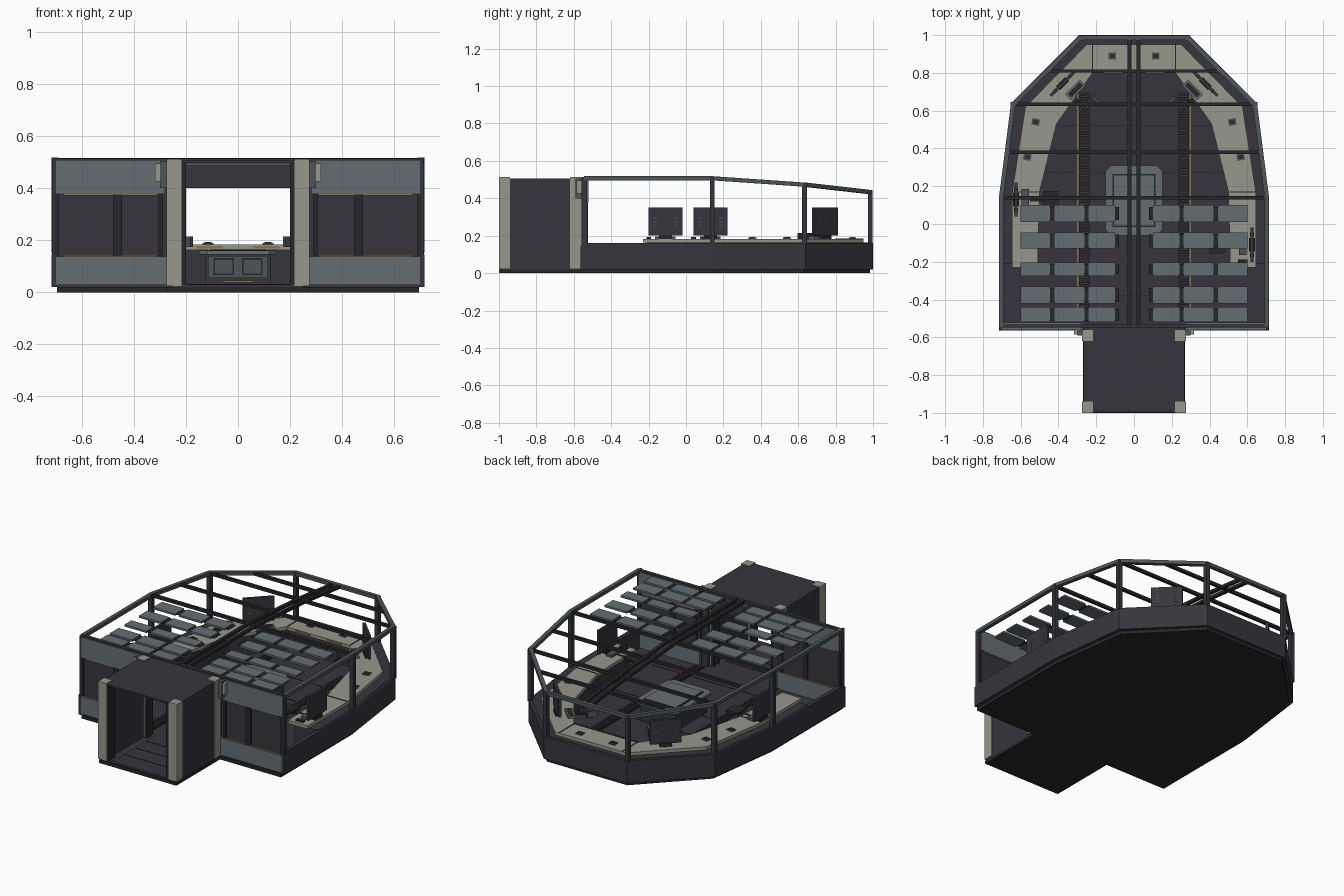
import bpy, bmesh, math
from mathutils import Matrix, Vector

if "Cube" in bpy.data.objects:
    bpy.data.objects.remove(bpy.data.objects["Cube"])


def material(name, rgb):
    m = bpy.data.materials.new(name)
    m.use_nodes = True
    m.diffuse_color = (*rgb, 1)
    m.node_tree.nodes["Principled BSDF"].inputs["Base Color"].default_value = (*rgb, 1)
    return m


DARK = material("dark panel", (.038, .035, .045))
BLACK = material("black metal", (.02, .02, .023))
BLUE = material("blue grey panel", (.13, .155, .17))
STEEL = material("steel rail", (.075, .09, .097))
LIGHT = material("warm light grey", (.31, .31, .265))
TAN = material("tan trim", (.25, .17, .07))


def finish(name, bm, mat):
    bmesh.ops.recalc_face_normals(bm, faces=bm.faces)
    mesh = bpy.data.meshes.new(name)
    bm.to_mesh(mesh)
    bm.free()
    mesh.materials.append(mat)
    ob = bpy.data.objects.new(name, mesh)
    bpy.context.collection.objects.link(ob)
    return ob


def boxes(name, mat, items, mirror=False):
    """Each item: x range, y range, z range."""
    bm = bmesh.new()
    for item in items:
        for s in ((1, -1) if mirror else (1,)):
            c = Vector([(a + b) / 2 for a, b in item])
            c.x *= s
            size = [b - a for a, b in item]
            bmesh.ops.create_cube(bm, size=1, matrix=Matrix.Translation(c) @ Matrix.Diagonal((*size, 1)))
    return finish(name, bm, mat)


def turned(name, mat, at, size, angle, mirror=True):
    """Boxes turned about z, optionally on both sides."""
    bm = bmesh.new()
    for s in ((1, -1) if mirror else (1,)):
        m = Matrix.Translation((at[0] * s, at[1], at[2])) @ Matrix.Rotation(math.radians(angle * s), 4, 'Z')
        bmesh.ops.create_cube(bm, size=1, matrix=m @ Matrix.Diagonal((*size, 1)))
    return finish(name, bm, mat)


def bars(name, mat, pairs, w, h):
    """Square bars between pairs of points."""
    bm = bmesh.new()
    for p, q in pairs:
        p, q = Vector(p), Vector(q)
        d = (q - p).normalized()
        side = d.cross(Vector((0, 0, 1)))
        side = side.normalized() if side.length > .01 else Vector((1, 0, 0))
        m = Matrix((side, d, side.cross(d))).transposed().to_4x4()
        m.translation = (p + q) / 2
        size = Matrix.Diagonal((w, (q - p).length + w * .5, h, 1))
        bmesh.ops.create_cube(bm, size=1, matrix=m @ size)
    return finish(name, bm, mat)


def both(half):
    return half + [(-x, y) for x, y in reversed(half)]


def slab(name, mat, half, z0, z1):
    bm = bmesh.new()
    f = bm.faces.new([bm.verts.new((x, y, z0)) for x, y in both(half)])
    ext = bmesh.ops.extrude_face_region(bm, geom=[f], use_keep_orig=True)
    for v in ext["geom"]:
        if isinstance(v, bmesh.types.BMVert):
            v.co.z = z1
    return finish(name, bm, mat)


def band(name, mat, outer, inner, z0, z1):
    """Open U-shaped wall between two outlines."""
    bm = bmesh.new()
    loops = []
    for o, i in zip(both(outer), both(inner)):
        loops.append([bm.verts.new((*p, z)) for p, z in ((o, z0), (o, z1), (i, z1), (i, z0))])
    for a, b in zip(loops, loops[1:]):
        for k in range(4):
            n = (k + 1) % 4
            bm.faces.new((a[k], a[n], b[n], b[k]))
    bm.faces.new(loops[0])
    bm.faces.new(loops[-1])
    return finish(name, bm, mat)


# Hull and floor
hull = [(.715, -.55), (.715, .14), (.65, .64), (.29, 1)]
hull_in = [(.69, -.55), (.69, .14), (.625, .625), (.28, .97)]
base = [(.695, -.565), (.695, .14), (.63, .63), (.28, .985)]
slab("hull_base", BLACK, base, 0, .02)
slab("room_floor", DARK, hull_in, .015, .03)
band("hull_wall", DARK, hull, hull_in, .02, .16)
boxes("floor_seams", BLACK, [((-.5, .5), (y, y + .005), (.03, .032)) for y in (-.38, .02, .27, .52)])
strip_y = (-.52, .7)
boxes("floor_channels", BLACK, [((.232, .292), strip_y, (.03, .034))], True)
boxes("channel_trim", TAN, [((.294, .301), strip_y, (.03, .035))], True)
boxes("channel_ribs", DARK, [((.236, .288), (-.5 + i * .03, -.486 + i * .03), (.03, .042)) for i in range(40)], True)

# Console ring with its dark body and sill
desk_out = [(.645, -.23), (.645, .17), (.575, .62), (.25, .95)]
desk_in = [(.51, -.23), (.5, .17), (.41, .53), (.22, .8)]
foot_in = [(.54, -.21), (.53, .18), (.44, .55), (.23, .83)]
sill = [(.7, -.21), (.7, .14), (.635, .63), (.285, .98)]
band("console_body", DARK, sill, foot_in, .03, .163)
band("console_top", LIGHT, desk_out, desk_in, .163, .183)
for x, y, a in ((.52, .54, 12), (.565, .355, 12), (.115, .89, 0)):
    turned("console_socket", STEEL, (x, y, .186), (.042, .036, .007), a)
    turned("console_socket_core", BLACK, (x, y, .19), (.026, .02, .005), a)
boxes("console_joints", BLACK, [((.217, .222), (.8, .95), (.183, .186)), ((.505, .643), (.168, .172), (.183, .186))], True)
boxes("front_console_trim", TAN, [((.06, .16), (.796, .8), (.168, .178))], True)

# Monitors, keyboards and swivel screens


def monitor(x, y, angle, mirror):
    # The screen's width runs along its local x axis
    turned("monitor", DARK, (x, y, .275), (.182, .016, .15), angle, mirror)
    turned("monitor_stand", BLACK, (x, y, .19), (.07, .03, .03), angle, mirror)
    r = math.radians(angle)
    for u in (-.055, .055):
        for z in (.255, .275, .295):
            turned("monitor_vent", STEEL, (x + u * math.cos(r), y + u * math.sin(r), z),
                   (.018, .02, .005), angle, mirror)


monitor(.378, .743, -45, True)
monitor(.625, -.11, 90, False)
monitor(-.625, .13, 90, False)
turned("corner_keyboard", BLUE, (.31, .71, .19), (.11, .045, .016), -45)
turned("corner_keys", BLACK, (.31, .71, .199), (.09, .025, .004), -45)
turned("swivel_screen", DARK, (.25, .64, .195), (.11, .014, .04), -45)
turned("swivel_screen_wing", STEEL, (.195, .65, .195), (.05, .014, .04), 45)
turned("swivel_arm", BLACK, (.31, .66, .17), (.16, .02, .012), 45)
for s, y in ((1, -.11), (-1, .13)):
    turned("side_keyboard", STEEL, (.575 * s, y, .19), (.04, .11, .014), 0, False)
    turned("side_screen", BLACK, (.44 * s, y, .19), (.08, .09, .014), 0, False)
    turned("side_screen_arm", BLACK, (.5 * s, y, .178), (.1, .02, .012), 0, False)
    turned("side_control", BLACK, (.575 * s, y - .09, .188), (.05, .025, .01), 0, False)

# Central table
boxes("table_body", DARK, [((-.125, .125), (-.03, .28), (.03, .145))])
slab("table_top", BLUE, [(.12, -.06), (.15, -.03), (.15, .28), (.12, .31)], .145, .16)
boxes("table_screen_border", BLACK, [((-.115, .115), (-.015, .265), (.16, .163))])
boxes("table_screen", BLUE, [((-.107, .107), (-.007, .257), (.16, .166))])
boxes("table_front_plate", STEEL, [((-.115, .115), (-.036, -.03), (.055, .14))])
boxes("table_front_recesses", BLACK, [((.015, .095), (-.039, -.036), (.066, .132))], True)
boxes("table_front_panels", STEEL, [((.022, .088), (-.043, -.039), (.073, .125))], True)
boxes("table_kick_strip", TAN, [((-.06, .06), (-.04, -.03), (.038, .045))])

# Rear wall either side of the doorway
boxes("wall_core", DARK, [((.27, .705), (-.55, -.53), (.03, .51))], True)
boxes("wall_upper_band", BLUE, [((.28, .7), (-.56, -.522), (.378, .508))], True)
boxes("wall_lower_band", BLUE, [((.27, .7), (-.565, -.522), (.028, .138))], True)
boxes("wall_trim", TAN, [((.31, .67), (-.557, -.526), (z, z + .006)) for z in (.138, .372)], True)
boxes("wall_ribs", BLACK, [((x, x + w), (-.56, -.525), (.14, .376)) for x, w in ((.29, .015), (.445, .035), (.69, .015))], True)
boxes("wall_corner_posts", DARK, [((.698, .716), (-.565, -.53), (.02, .145)), ((.698, .712), (-.56, -.53), (.145, .515))], True)
boxes("wall_lamp", LIGHT, [((.3, .318), (-.585, -.56), (.425, .495))], True)
boxes("wall_lamp_bracket", STEEL, [((.27, .3), (-.59, -.56), (.4, .505))], True)
boxes("door_header", DARK, [((-.21, .21), (-.56, -.53), (.4, .485))])
boxes("door_lintel", STEEL, [((-.21, .21), (-.57, -.53), (.485, .497))])

# Entrance corridor
boxes("corridor_base", BLACK, [((-.27, .27), (-1, -.55), (0, .02))])
boxes("corridor_floor", DARK, [((-.25, .25), (-.995, -.53), (.02, .03))])
boxes("corridor_floor_trim", TAN, [((.185, .19), (-.98, -.56), (.03, .033))], True)
boxes("corridor_floor_seams", BLACK, [((-.18, .18), (y, y + .005), (.03, .032)) for y in (-.88, -.77, -.66)])
boxes("corridor_walls", DARK, [((.225, .268), (-.99, -.54), (.02, .5))], True)
boxes("corridor_roof", DARK, [((-.268, .268), (-.995, -.54), (.497, .507))])
ends = ((-1, -.94), (-.62, -.56))
boxes("corridor_posts", LIGHT, [((.217, .274), y, (.025, .513)) for y in ends], True)
boxes("corridor_jambs", BLACK, [((.2, .217), y, (.03, .5)) for y in ends], True)

# Window frame, following the falling roof line
frame = [(.703, -.54, .507), (.703, .14, .507), (.64, .633, .473), (.285, .985, .433)]
ring = frame + [(-x, y, z) for x, y, z in reversed(frame)]
bars("window_rail", STEEL, list(zip(ring, ring[1:])), .024, .022)
bars("window_posts", DARK, [((x, y, .16), (x, y, z)) for x, y, z in ring if y > 0], .026, .026)
bars("rear_rail", DARK, [(ring[0], ring[-1])], .022, .016)


def roof_at(y):
    for a, b in zip(frame, frame[1:]):
        if y <= b[1]:
            t = (y - a[1]) / (b[1] - a[1])
            return [p + (q - p) * t for p, q in zip(a, b)]


cross = [roof_at(y) for y in (.14, .38, .633, .81)]
bars("roof_cross_beams", BLACK, [((-x, y, z), (x, y, z)) for x, y, z in cross], .018, .018)
bars("roof_spine_beams", BLACK, [((s, a[1], a[2]), (s, b[1], b[2]))
                                 for s in (-.024, .024) for a, b in zip(frame, frame[1:])], .02, .018)

# Hanging ceiling panels
columns = ((.1, .242), (.262, .42), (.445, .6))
rows = ((.01, .1), (-.13, -.045), (-.275, -.205), (-.42, -.33), (-.52, -.44))
boxes("ceiling_panels", BLUE, [(x, y, (.494, .506)) for x in columns for y in rows], True)
boxes("ceiling_panel_links", BLACK, [((.08, .6), (a + .01, b - .01), (.498, .502)) for a, b in rows], True)
